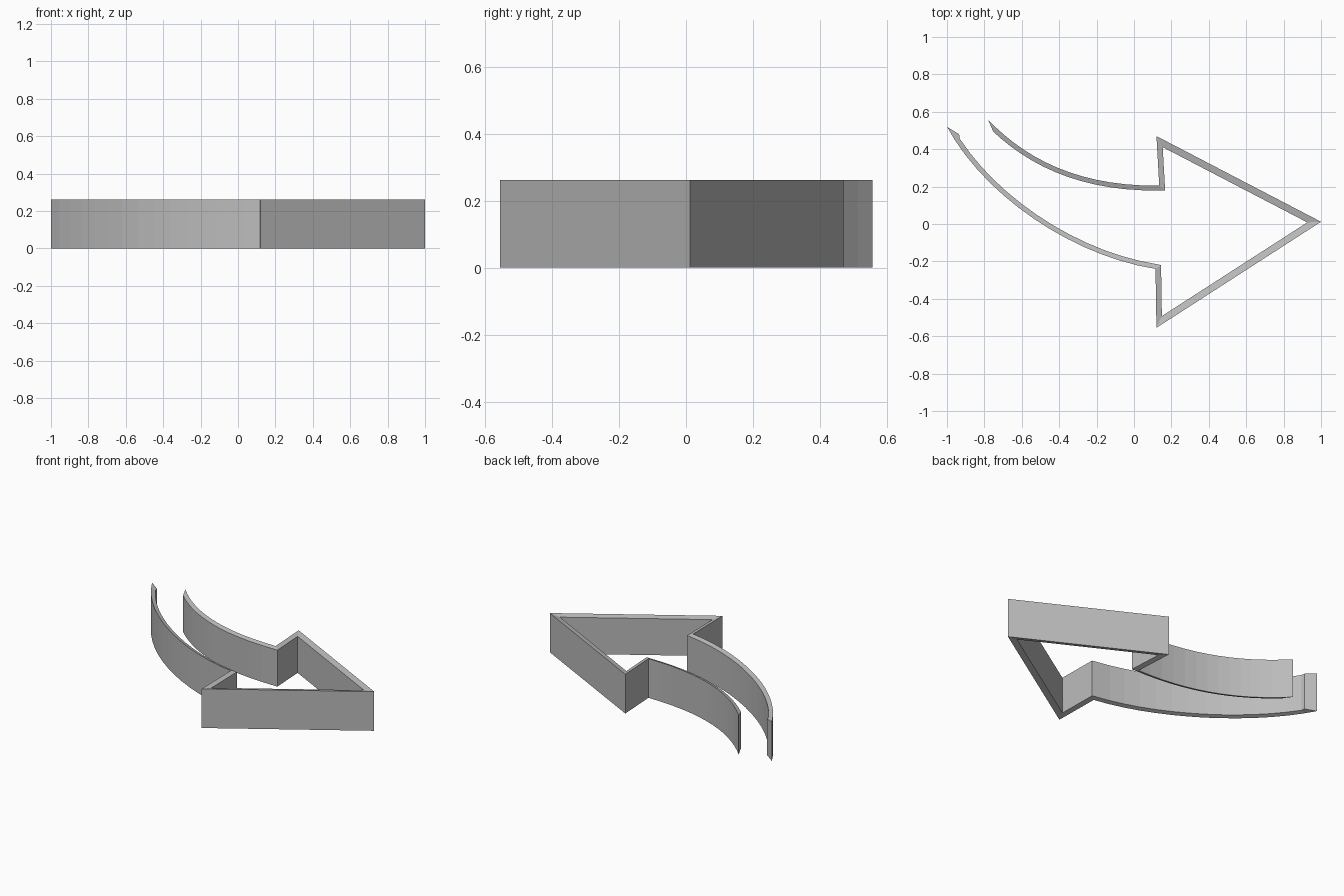
import bpy, bmesh
from mathutils import Vector
from mathutils.geometry import interpolate_bezier

cube = bpy.data.objects.get("Cube")
if cube:
    bpy.data.objects.remove(cube)

HEIGHT, BEVEL = 0.262, 0.009
TAIL, NOTCH, HEAD = 0.026, 0.03, 0.037   # wall thicknesses


def curve(*pts):
    """Sampled bezier for one side of the tail."""
    return [v.to_2d() for v in interpolate_bezier(*[Vector((x, y, 0)) for x, y in pts], 15)]


# Outer outline: upper tail, barb, tip, barb, lower tail
upper = curve((-.78, .557), (-.58, .35), (-.3, .2), (.135, .205))
lower = curve((.115, -.24), (-.33, -.17), (-.8, .15), (-1, .52))
head = [Vector(p) for p in ((.12, .47), (1, .012), (.12, -.555))]
outer = upper + head + lower
n_tail = len(upper) - 1
thick = [TAIL] * n_tail + [NOTCH, HEAD, HEAD, NOTCH] + [TAIL] * n_tail

# Inner outline: each edge moved inward, neighbours mitred together
normals = []
for a, b in zip(outer, outer[1:]):
    d = (b - a).normalized()
    normals.append(Vector((d.y, -d.x)))
inner = [Vector((-.755, .5))]
for i in range(1, len(outer) - 1):
    m, n, s, t = normals[i - 1], normals[i], thick[i - 1], thick[i]
    det = m.x * n.y - m.y * n.x
    if abs(det) < 0.01:
        offset = n * t
    else:
        offset = Vector((s * n.y - t * m.y, t * m.x - s * n.x)) / det
    inner.append(outer[i] + offset)
inner.append(Vector((-.935, .48)))

# Wall band: four-point section whose rims slope towards the inside
bm = bmesh.new()
rings = []
for o, i in zip(outer, inner):
    section = ((o, 0), (o, HEIGHT), (i, HEIGHT - BEVEL), (i, BEVEL))
    rings.append([bm.verts.new((p.x, p.y, z)) for p, z in section])
for r, s in zip(rings, rings[1:]):
    for k in range(4):
        j = (k + 1) % 4
        bm.faces.new((r[k], r[j], s[j], s[k]))
bm.faces.new(rings[0])
bm.faces.new(rings[-1])
bmesh.ops.recalc_face_normals(bm, faces=bm.faces)

mesh = bpy.data.meshes.new("arrow_outline_wall")
bm.to_mesh(mesh)
bm.free()
wall = bpy.data.objects.new("arrow_outline_wall", mesh)
bpy.context.collection.objects.link(wall)

# Plain grey finish
grey = bpy.data.materials.new("plain_grey")
grey.use_nodes = True
grey.diffuse_color = (0.5, 0.5, 0.5, 1)
grey.node_tree.nodes["Principled BSDF"].inputs["Base Color"].default_value = (0.5, 0.5, 0.5, 1)
mesh.materials.append(grey)
